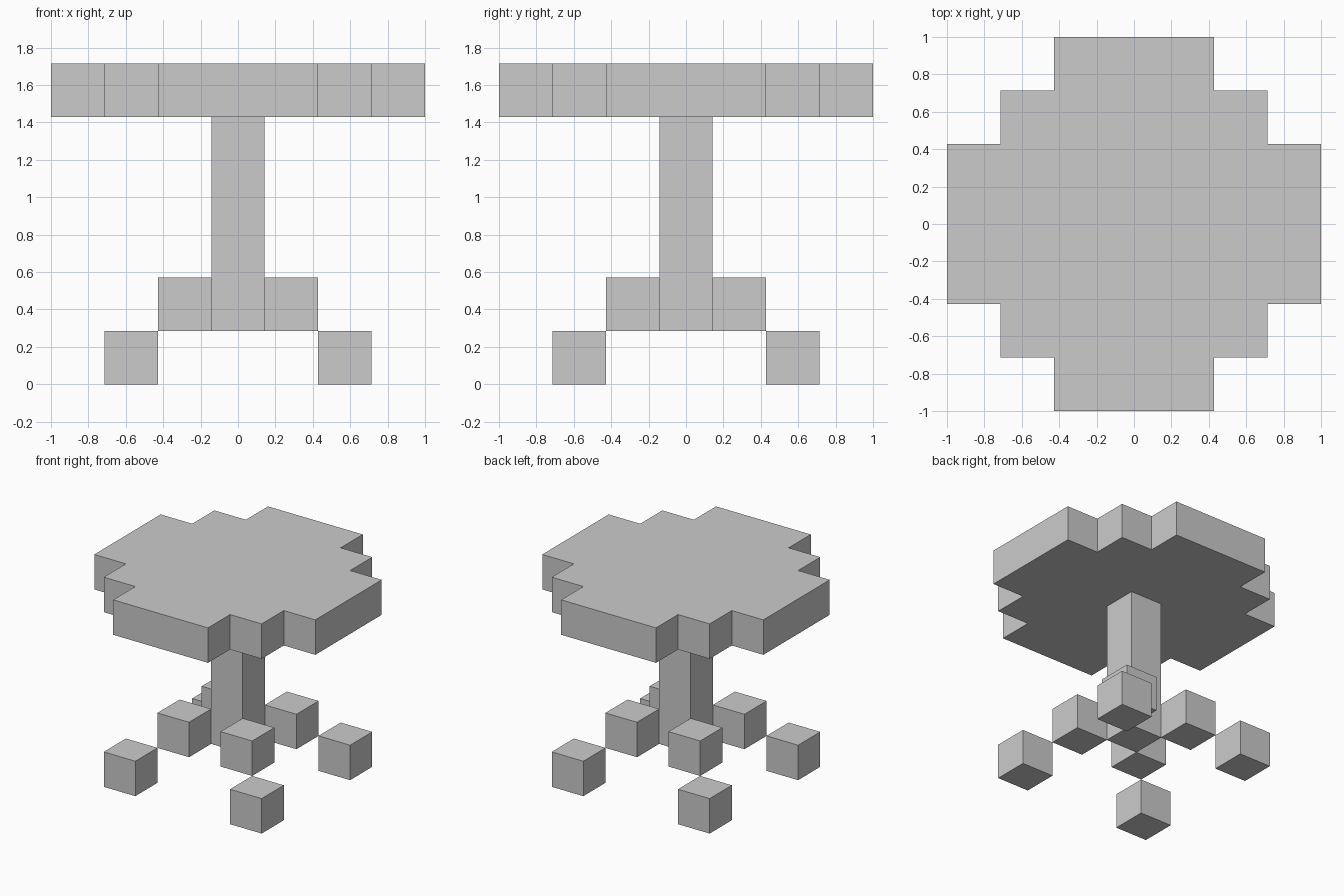
import bpy, bmesh

if "Cube" in bpy.data.objects:
    bpy.data.objects.remove(bpy.data.objects["Cube"])

U = 2 / 7  # one block of the grid


def prism(name, outline, z0, z1):
    """Extrude a closed outline (in blocks) from z0 to z1."""
    bm = bmesh.new()
    base = bm.faces.new([bm.verts.new((x * U, y * U, z0 * U)) for x, y in outline])
    top = bmesh.ops.extrude_face_region(bm, geom=[base])
    verts = [g for g in top["geom"] if isinstance(g, bmesh.types.BMVert)]
    bmesh.ops.translate(bm, verts=verts, vec=(0, 0, (z1 - z0) * U))
    bmesh.ops.recalc_face_normals(bm, faces=bm.faces[:])
    mesh = bpy.data.meshes.new(name)
    bm.to_mesh(mesh)
    bm.free()
    ob = bpy.data.objects.new(name, mesh)
    bpy.context.collection.objects.link(ob)
    return ob


def square(cx, cy):
    return [(cx + dx, cy + dy) for dx, dy in ((-.5, -.5), (.5, -.5), (.5, .5), (-.5, .5))]


# Stepped round table top: one quarter of the outline turned four times
outline = []
quarter = [(3.5, 1.5), (2.5, 1.5), (2.5, 2.5), (1.5, 2.5), (1.5, 3.5)]
for _ in range(4):
    outline += quarter
    quarter = [(-y, x) for x, y in quarter]
prism("table_top", outline, 5, 6)

# Central column
prism("column", square(0, 0), 1, 5)

# Four diagonal legs: an upper block and a foot block each
for side, sx in (("left", -1), ("right", 1)):
    for end, sy in (("front", -1), ("back", 1)):
        prism(f"{end}_{side}_leg", square(sx, sy), 1, 2)
        prism(f"{end}_{side}_foot", square(2 * sx, 2 * sy), 0, 1)
